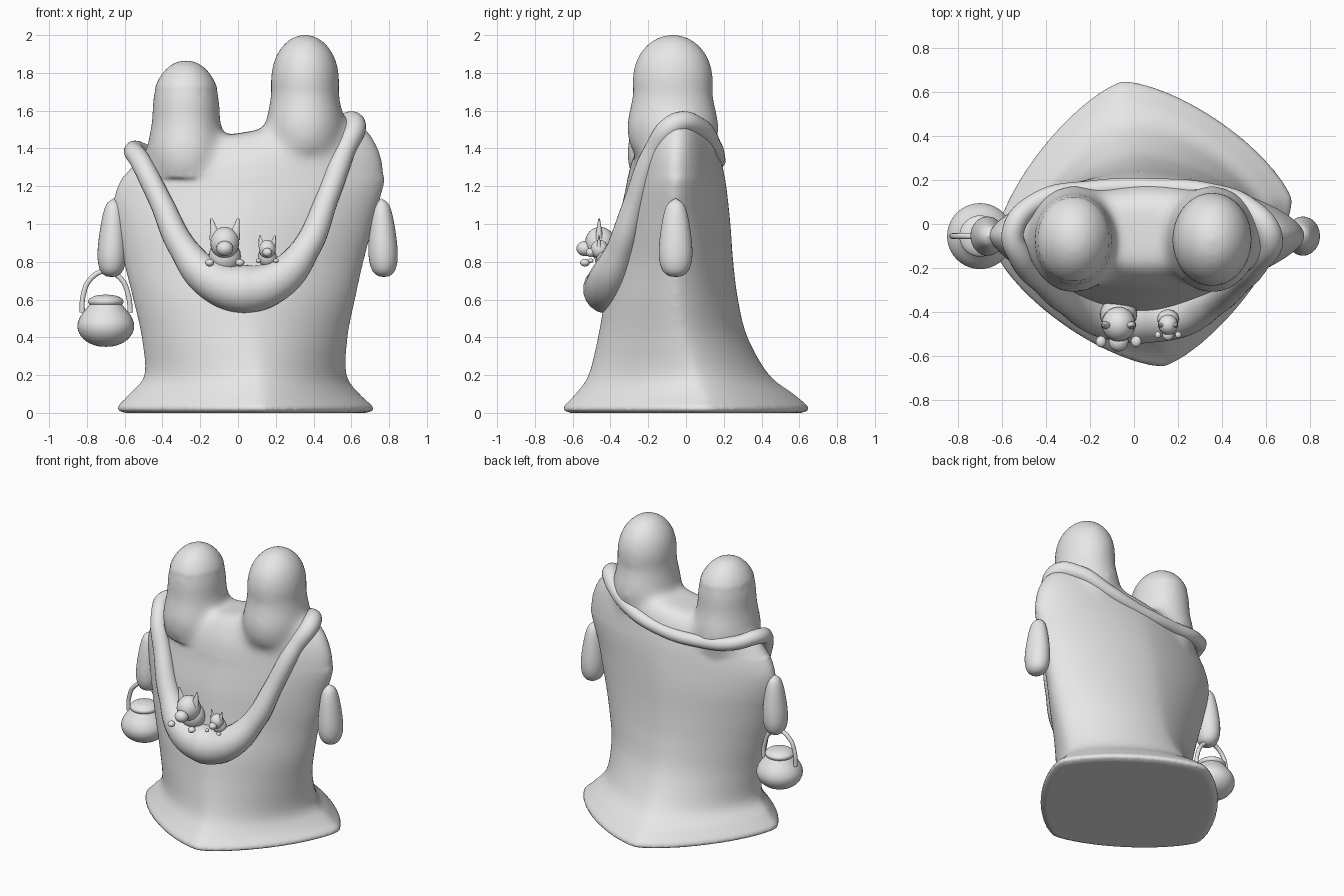
import bpy, bmesh, math
from mathutils import Vector, Matrix

if "Cube" in bpy.data.objects:
    bpy.data.objects.remove(bpy.data.objects["Cube"])

mat = bpy.data.materials.new("plain_grey")
mat.diffuse_color = (0.8, 0.8, 0.8, 1)
mat.use_nodes = True
mat.node_tree.nodes["Principled BSDF"].inputs["Base Color"].default_value = mat.diffuse_color


def finish(name, bm, angle=60):
    bmesh.ops.recalc_face_normals(bm, faces=bm.faces)
    me = bpy.data.meshes.new(name)
    bm.to_mesh(me)
    bm.free()
    ob = bpy.data.objects.new(name, me)
    bpy.context.collection.objects.link(ob)
    me.materials.append(mat)
    bpy.ops.object.select_all(action='DESELECT')
    ob.select_set(True)
    bpy.context.view_layer.objects.active = ob
    bpy.ops.object.shade_smooth_by_angle(angle=math.radians(angle))
    return ob


def smooth_rows(rows, steps=6):
    """Catmull-Rom interpolation of rows of numbers."""
    out = []
    for i in range(len(rows) - 1):
        p = [rows[max(0, min(len(rows) - 1, i + k))] for k in (-1, 0, 1, 2)]
        for s in range(steps):
            t = s / steps
            out.append([0.5 * (2 * b + (c - a) * t + (2 * a - 5 * b + 4 * c - d) * t * t
                               + (3 * b - a - 3 * c + d) * t ** 3)
                        for a, b, c, d in zip(*p)])
    return out + [list(rows[-1])]


def loft(bm, rings):
    """Skin a list of closed rings and cap both ends."""
    vs = [[bm.verts.new(p) for p in ring] for ring in rings]
    n = len(vs[0])
    for a, b in zip(vs, vs[1:]):
        for i in range(n):
            j = (i + 1) % n
            bm.faces.new((a[i], a[j], b[j], b[i]))
    bm.faces.new(vs[0][::-1])
    bm.faces.new(vs[-1])


def turned(bm, profile, center, sy=1.0, lean=0.0, n=40):
    """Elliptical turned form: profile of (z, radius) around an upright axis."""
    cx, cy = center
    z0 = profile[0][0]
    loft(bm, [[(cx + lean * (z - z0) + max(r, 0.002) * math.cos(2 * math.pi * i / n),
                cy + max(r, 0.002) * sy * math.sin(2 * math.pi * i / n), z)
               for i in range(n)] for z, r in smooth_rows(profile, 4)])


def ball(bm, c, r, seg=20):
    m = Matrix.Translation(c) @ Matrix.Diagonal((*r, 1))
    bmesh.ops.create_uvsphere(bm, u_segments=seg, v_segments=seg // 2 + 2, radius=1, matrix=m)


def tube(name, pts, closed, radius, res=6):
    cu = bpy.data.curves.new(name, 'CURVE')
    cu.dimensions = '3D'
    cu.bevel_depth = radius
    cu.bevel_resolution = res
    cu.resolution_u = 8
    cu.use_fill_caps = True
    sp = cu.splines.new('BEZIER')
    sp.bezier_points.add(len(pts) - 1)
    sp.use_cyclic_u = closed
    for b, p in zip(sp.bezier_points, pts):
        b.co = p[:3]
        b.radius = p[3] / radius if len(p) > 3 else 1
        b.handle_left_type = b.handle_right_type = 'AUTO'
    cu.materials.append(mat)
    ob = bpy.data.objects.new(name, cu)
    bpy.context.collection.objects.link(ob)
    return ob


# Robe: z, x min, x max, y min, y max, squareness, skew
sections = [
    (0.00, -0.60, 0.68, -0.61, 0.61, 1.40, 1.0),
    (0.025, -0.64, 0.72, -0.65, 0.65, 1.40, 1.0),
    (0.10, -0.575, 0.645, -0.585, 0.57, 1.42, 0.95),
    (0.20, -0.495, 0.575, -0.515, 0.44, 1.50, 0.8),
    (0.40, -0.51, 0.58, -0.465, 0.325, 1.60, 0.5),
    (0.60, -0.555, 0.62, -0.43, 0.275, 1.65, 0.3),
    (0.80, -0.605, 0.665, -0.39, 0.25, 1.65, 0.15),
    (1.00, -0.645, 0.72, -0.36, 0.235, 1.65, 0.0),
    (1.18, -0.66, 0.78, -0.32, 0.215, 1.65, 0.0),
    (1.32, -0.62, 0.745, -0.29, 0.19, 1.7, 0.0),
    (1.43, -0.54, 0.65, -0.23, 0.15, 1.8, 0.0),
    (1.48, -0.42, 0.52, -0.18, 0.09, 1.9, 0.0),
]


def robe_ring(row, n=128):
    z, x0, x1, y0, y1, e, skew = row
    ring = []
    for i in range(n):
        t = 2 * math.pi * i / n
        c, s = math.cos(t), math.sin(t)
        u = math.copysign(abs(c) ** (2 / e), c)
        v = math.copysign(abs(s) ** (2 / e), s)
        x = (x0 + x1) / 2 + (x1 - x0) / 2 * u - 0.095 * skew * v
        y = (y0 + y1) / 2 + (y1 - y0) / 2 * v + 0.11 * skew * u
        tilt = 0.16 * min(1, max(0, (z - 0.9) / 0.5))  # one shoulder is higher
        ring.append((x, y, z + tilt * x))
    return ring


bm = bmesh.new()
loft(bm, [robe_ring(r) for r in smooth_rows(sections)])

# Two domed heads fused into the robe: (drop from top, radius)
dome = [(0.62, 0.19), (0.50, 0.21), (0.42, 0.20), (0.32, 0.181), (0.22, 0.179), (0.14, 0.163),
        (0.08, 0.133), (0.035, 0.092), (0.01, 0.048), (0.0, 0.0)]
for cx, top in ((-0.275, 1.868), (0.355, 2.003)):
    turned(bm, [(top - d, r) for d, r in dome], (cx, -0.07), sy=1.18, n=48)
body = finish("robe_and_heads", bm)
rm = body.modifiers.new("fuse", 'REMESH')
rm.mode = 'VOXEL'
rm.voxel_size = 0.016
bpy.ops.object.modifier_apply(modifier=rm.name)
bm = bmesh.new()
bm.from_mesh(body.data)
bpy.data.objects.remove(body)
for low, high, count in ((0.06, 3, 4), (1.25, 1.72, 30)):
    vs = [v for v in bm.verts if low < v.co.z < high]
    for _ in range(count):
        bmesh.ops.smooth_vert(bm, verts=vs, factor=0.5, use_axis_x=True, use_axis_y=True, use_axis_z=True)
finish("robe_and_heads", bm)

# Rolled collar that swells into a pouch at the front: x, y, z, radius
collar = [
    (0.615, -0.05, 1.53, 0.06), (0.56, -0.17, 1.38, 0.058), (0.47, -0.265, 1.13, 0.06),
    (0.36, -0.345, 0.87, 0.075), (0.20, -0.41, 0.70, 0.11), (0.035, -0.415, 0.655, 0.13),
    (-0.13, -0.41, 0.70, 0.11), (-0.29, -0.345, 0.87, 0.075), (-0.41, -0.26, 1.12, 0.06),
    (-0.515, -0.15, 1.33, 0.055), (-0.55, -0.03, 1.39, 0.05), (-0.44, 0.10, 1.36, 0.045),
    (-0.20, 0.155, 1.335, 0.042), (0.10, 0.165, 1.35, 0.042), (0.35, 0.14, 1.42, 0.045),
    (0.52, 0.07, 1.51, 0.052)]
tube("rolled_collar_pouch", collar, True, 0.06, 8)

# Arms
arm = [(0.72, 0.0), (0.725, 0.03), (0.75, 0.058), (0.80, 0.074), (0.87, 0.077), (0.97, 0.068),
       (1.06, 0.053), (1.11, 0.034), (1.135, 0.0)]
for name, cx, lean in (("left_arm", -0.67, 0.03), ("right_arm", 0.772, -0.03)):
    bm = bmesh.new()
    turned(bm, arm, (cx, -0.055), sy=1.15, lean=lean, n=32)
    finish(name, bm)

# Hanging pot with lid and handle
PX, PY = -0.70, -0.055
bm = bmesh.new()
turned(bm, [(0.35, 0.0), (0.355, 0.05), (0.38, 0.105), (0.42, 0.14), (0.465, 0.15), (0.51, 0.135),
            (0.55, 0.105), (0.575, 0.085), (0.585, 0.08)], (PX, PY))
finish("pot", bm)
bm = bmesh.new()
turned(bm, [(0.568, 0.075), (0.575, 0.088), (0.59, 0.094), (0.605, 0.085), (0.62, 0.055), (0.627, 0.0)], (PX, PY))
finish("pot_lid", bm)
arch = [(-0.125, 0.53), (-0.12, 0.62), (-0.08, 0.71), (0, 0.75), (0.08, 0.71), (0.12, 0.62), (0.13, 0.53)]
tube("pot_handle", [(PX + x, PY, z) for x, z in arch], False, 0.014, 3)


# Two small animals peeking out of the pouch
def animal(name, origin, s):
    o = Vector(origin)
    bm = bmesh.new()

    def part(c, r):
        ball(bm, o + Vector(c) * s, Vector(r) * s)
    part((0, 0.04, -0.05), (0.085, 0.075, 0.09))      # body
    part((0, -0.005, 0.02), (0.077, 0.08, 0.085))     # head
    part((0, -0.085, -0.01), (0.045, 0.045, 0.04))    # muzzle
    for sx in (-1, 1):
        part((sx * 0.08, -0.085, -0.085), (0.024, 0.026, 0.02))   # paws
        m = Matrix.Translation(o + Vector((sx * 0.06, -0.01, 0.095)) * s) @ \
            Matrix.Rotation(sx * 0.2, 4, 'Y') @ Matrix.Diagonal((1, 0.7, 1, 1))
        bmesh.ops.create_cone(bm, cap_ends=True, segments=16, radius1=0.032 * s,
                              radius2=0.006 * s, depth=0.11 * s, matrix=m)    # ears
    finish(name, bm)


animal("large_animal", (-0.07, -0.45, 0.88), 1.0)
animal("small_animal", (0.155, -0.455, 0.855), 0.58)
